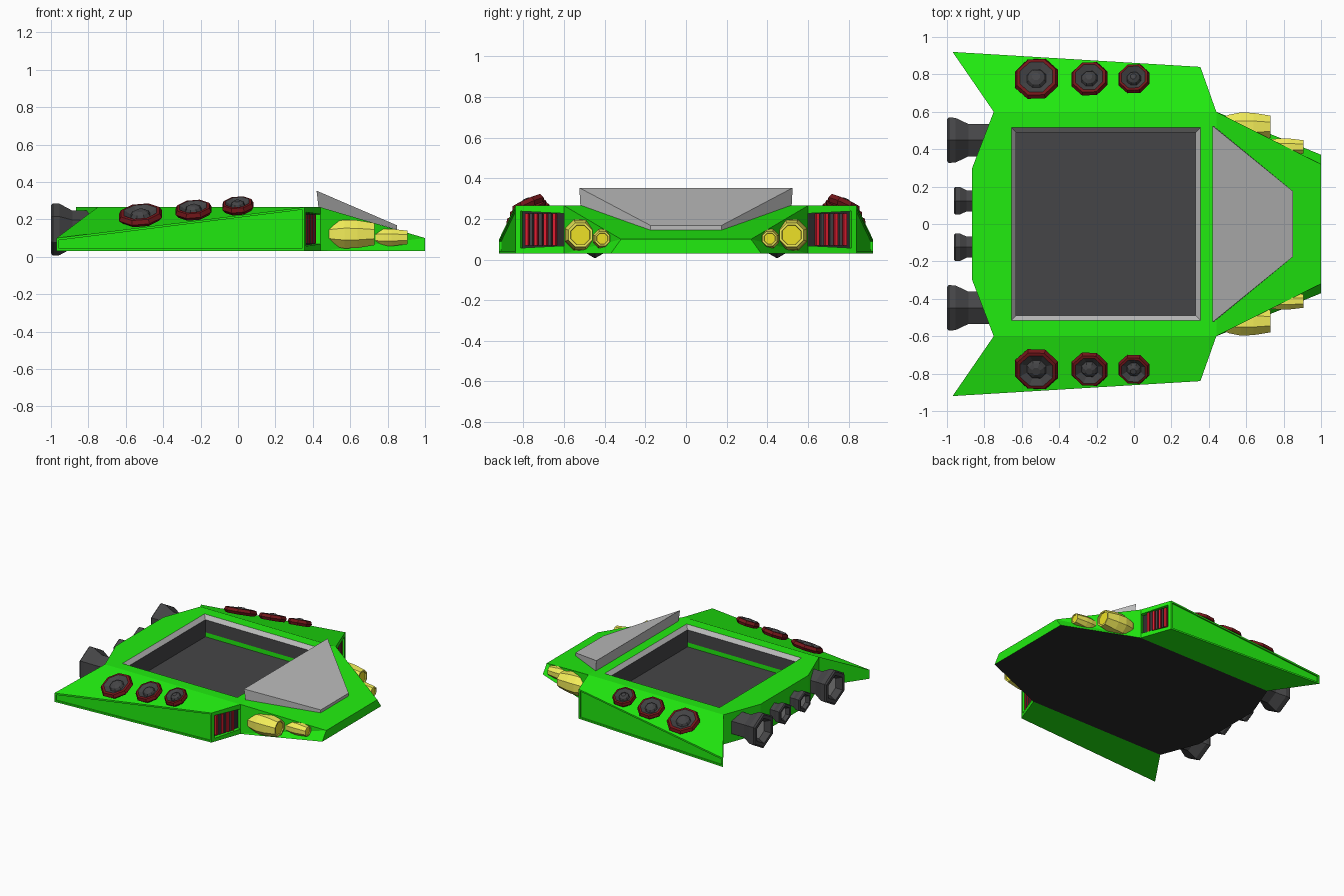
import bpy, bmesh, math
from mathutils import Vector

if "Cube" in bpy.data.objects:
    bpy.data.objects.remove(bpy.data.objects["Cube"])


def material(name, r, g, b):
    m = bpy.data.materials.new(name)
    m.diffuse_color = (r, g, b, 1)
    m.use_nodes = True
    m.node_tree.nodes["Principled BSDF"].inputs["Base Color"].default_value = m.diffuse_color
    return m


GREEN = material("green_paint", .015, .84, .005)
DARK = material("dark_metal", .06, .06, .063)
BLACK = material("underside_black", .025, .025, .025)
MAROON = material("maroon", .17, .008, .01)
RED = material("red", .75, .012, .03)
YELLOW = material("yellow", .9, .85, .1)
LENS = material("lens_yellow", .85, .75, .02)
GREY = material("light_grey", .5, .5, .5)


def build(name, verts, faces, mats, insets=()):
    """Faces are (indices, material slot); everything is mirrored across y."""
    bm = bmesh.new()
    vs = [bm.verts.new(v) for v in verts]
    made = []
    for idx, slot in faces:
        f = bm.faces.new([vs[i] for i in idx])
        f.material_index = slot
        made.append(f)
    bmesh.ops.recalc_face_normals(bm, faces=bm.faces[:])
    middle = sum((v.co for v in bm.verts), Vector()) / len(bm.verts)
    # Recessed panels: frame, then a pocket pushed towards the inside
    for i, width, depth, slot in insets:
        face = made[i]
        bmesh.ops.inset_region(bm, faces=[face], thickness=width)
        face.normal_update()
        push = face.normal * depth
        if push.dot(middle - face.calc_center_median()) < 0:
            push = -push
        pocket = bmesh.ops.extrude_discrete_faces(bm, faces=[face])['faces'][0]
        pocket.material_index = slot
        bmesh.ops.translate(bm, verts=pocket.verts[:], vec=push)
    me = bpy.data.meshes.new(name)
    bm.to_mesh(me)
    bm.free()
    for m in mats:
        me.materials.append(m)
    ob = bpy.data.objects.new(name, me)
    bpy.context.collection.objects.link(ob)
    mod = ob.modifiers.new("mirror", 'MIRROR')
    mod.use_axis = (False, True, False)
    mod.merge_threshold = .0005
    return ob


def lathe(name, profile, sides, loc, axis, mats, slots, phase=0):
    """Flat-sided turned part: profile of (radius, distance along axis)."""
    n = Vector(axis).normalized()
    up = Vector((1, 0, 0)) if abs(n.z) > .7 else Vector((0, 0, 1))
    u = (up - n * up.dot(n)).normalized()
    v = n.cross(u)
    verts, faces = [], []
    for r, h in profile:
        for k in range(sides):
            a = 2 * math.pi * k / sides + phase
            verts.append(Vector(loc) + n * h + (u * math.cos(a) + v * math.sin(a)) * r)
    for j in range(len(profile) - 1):
        for k in range(sides):
            k2 = (k + 1) % sides
            faces.append(((j*sides + k, j*sides + k2, (j+1)*sides + k2, (j+1)*sides + k), slots[j]))
    last = (len(profile) - 1) * sides
    faces.append((tuple(range(last, last + sides)), slots[-1]))
    return build(name, verts, faces, mats)


Z0, Z1 = .03, .265

# Central hull: deck ring, rear wall, sloping nose and dark underside
hull = [(-.865, 0, Z1), (-.865, .3, Z1), (-.75, .6, Z1), (.44, .6, Z1), (.44, 0, Z1),
        (-.655, 0, Z1), (-.655, .515, Z1), (.355, .515, Z1), (.355, 0, Z1),
        (1, 0, .1), (1, .32, .1), (1, .37, Z0), (1, 0, Z0),
        (.44, .6, Z0), (-.75, .6, Z0), (-.865, .3, Z0), (-.865, 0, Z0)]
build("hull", hull, [
    ((0, 1, 2, 6, 5), 0), ((2, 3, 7, 6), 0), ((3, 4, 8, 7), 0),
    ((0, 16, 15, 1), 0), ((1, 15, 14, 2), 0),
    ((4, 3, 10, 9), 0), ((9, 10, 11, 12), 0),
    ((3, 13, 10), 0), ((13, 11, 10), 0),
    ((12, 11, 13, 14, 15, 16), 1)], [GREEN, BLACK])

# Side wings with recessed side panel and recessed vent opening
A, B, C, D = (-.75, .6, Z1), (.355, .84, Z1), (-.97, .92, .1), (.44, .6, Z1)
low = [(p[0], p[1], Z0) for p in (A, B, C, D)]
build("side_wing", [A, B, C, D] + low, [
    ((3, 1, 2, 0), 0), ((1, 5, 6, 2), 0), ((3, 7, 5, 1), 0),
    ((0, 2, 6, 4), 0), ((4, 6, 5, 7), 0)], [GREEN, BLACK],
    insets=[(1, .018, .01, 0), (2, .038, .03, 1)])

# Vent bars, alternating red and dark
d, b = Vector((.44, .6, 0)), Vector((.355, .84, 0))
t = (b - d).normalized()
inward = Vector((-t.y, t.x, 0))
for i in range(7):
    c = d.lerp(b, .22 + .56 * i / 6) + inward * .018
    quad = [c - t*.008 - inward*.01, c + t*.008 - inward*.01,
            c + t*.008 + inward*.011, c - t*.008 + inward*.011]
    build("vent_bar", [(p.x, p.y, z) for z in (.07, .227) for p in quad],
          [((0, 1, 2, 3), 0), ((4, 5, 6, 7), 0)] +
          [((k, (k+1) % 4, (k+1) % 4 + 4, k + 4), 0) for k in range(4)],
          [DARK if i % 2 else RED])

# Open cargo pit: grey rim, dark walls, green strip low on the sides, dark floor
levels = [(-.655, .355, .515, Z1), (-.63, .33, .49, .235), (-.63, .33, .49, .135), (-.63, .33, .49, .1)]
pit = []
for x0, x1, y, z in levels:
    pit += [(x0, 0, z), (x0, y, z), (x1, y, z), (x1, 0, z)]
pf = [((12, 13, 15), 1), ((13, 14, 15), 1)]
for j in range(3):
    for k in range(3):
        slot = 0 if j == 0 else 2 if (j == 2 and k == 1) else 1
        pf.append(((4*j + k, 4*j + k + 1, 4*j + k + 5, 4*j + k + 4), slot))
build("cargo_pit", pit, pf, [GREY, DARK, GREEN])

# Wedge windshield on the nose
build("windshield", [(.42, 0, .353), (.42, .525, .353), (.85, .175, .168), (.85, 0, .168),
                     (.43, 0, .266), (.43, .52, .266), (.85, .175, .145), (.85, 0, .145)],
      [((0, 1, 2, 3), 0), ((1, 5, 6, 2), 0), ((2, 6, 7, 3), 0), ((0, 4, 5, 1), 0), ((4, 7, 6, 5), 0)],
      [GREY])

# Round octagonal pods standing on the sloped wing tops
normal = (Vector(B) - Vector(A)).cross(Vector(C) - Vector(A)).normalized()
for x, r in ((-.52, .125), (-.237, .104), (0, .09)):
    y = .772
    z = Z1 - (normal.x * (x + .75) + normal.y * (y - .6)) / normal.z
    lathe("wing_pod", [(r*.85, -.01), (r, .01), (r*.9, .032), (r*.76, .034), (r*.45, .012),
                       (r*.36, .03), (r*.18, .042)], 8, (x, y, z), normal,
          [MAROON, DARK], [0, 0, 0, 1, 1, 1, 1], math.pi / 8)

# Barrel headlights along the nose flanks
lathe("headlight_large", [(.05, .46), (.07, .51), (.083, .57), (.08, .64), (.064, .73), (.052, .73), (.05, .722)],
      8, (0, .52, .121), (1, 0, 0), [YELLOW, LENS], [0, 0, 0, 0, 0, 0, 1], math.pi / 8)
lathe("headlight_small", [(.042, .72), (.05, .78), (.05, .82), (.039, .905), (.03, .905), (.028, .9)],
      8, (0, .412, .103), (1, 0, 0), [YELLOW, LENS], [0, 0, 0, 0, 0, 1], math.pi / 8)

# Hexagonal rear thrusters
lathe("thruster_large", [(.1, .76), (.1, .885), (.138, .955), (.14, .99), (.128, 1), (.1, 1), (.075, .955)],
      6, (0, .448, .146), (-1, 0, 0), [DARK, GREY], [0, 0, 0, 0, 0, 0, 1])
lathe("thruster_small", [(.065, .85), (.065, .895), (.085, .93), (.085, .955), (.078, .962), (.06, .962), (.045, .935)],
      6, (0, .124, .146), (-1, 0, 0), [DARK, GREY], [0, 0, 0, 0, 0, 0, 1])
